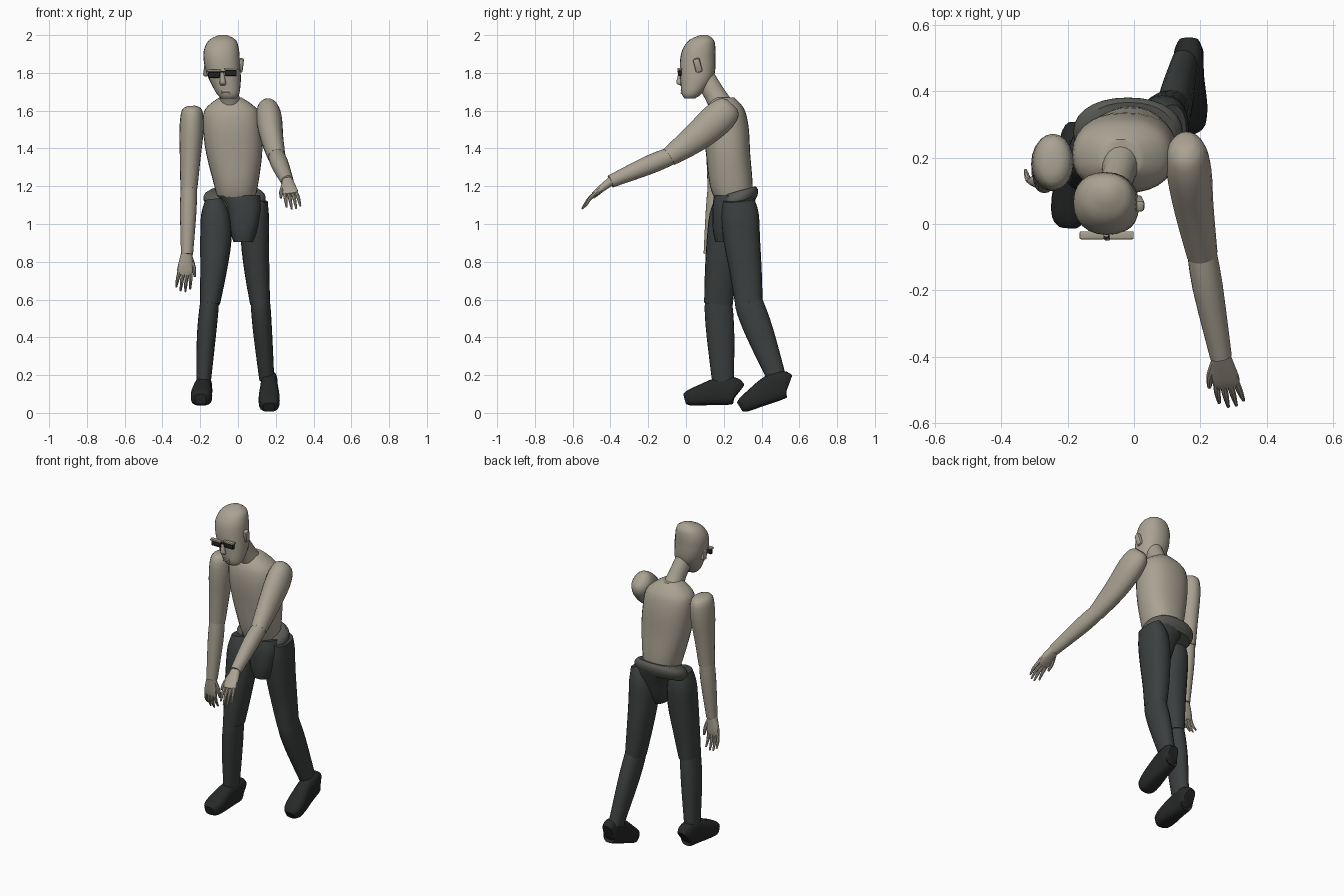
import bpy, bmesh, math
from mathutils import Vector, Matrix, Euler


def material(name, rgb):
    m = bpy.data.materials.new(name)
    m.diffuse_color = (*rgb, 1)
    return m


SKIN = material("skin", (0.40, 0.36, 0.29))
CLOTH = material("trousers", (0.045, 0.05, 0.05))
BELT = material("waistband", (0.10, 0.10, 0.09))
SHOE = material("shoe", (0.02, 0.021, 0.021))
LENS = material("lens", (0.015, 0.015, 0.015))


def finish(name, bm, mat, angle=40):
    bmesh.ops.recalc_face_normals(bm, faces=bm.faces)
    me = bpy.data.meshes.new(name)
    bm.to_mesh(me)
    bm.free()
    me.materials.append(mat)
    me.shade_smooth()
    me.set_sharp_from_angle(angle=math.radians(angle))
    ob = bpy.data.objects.new(name, me)
    bpy.context.collection.objects.link(ob)
    return ob


def smooth_rows(rows, steps):
    """Catmull-Rom interpolation of the section rows."""
    out = []
    for i in range(len(rows) - 1):
        p0, p1, p2, p3 = (rows[min(max(k, 0), len(rows) - 1)] for k in range(i - 1, i + 3))
        for s in range(steps):
            t = s / steps
            out.append([0.5 * (2 * b + (c - a) * t + (2 * a - 5 * b + 4 * c - d) * t * t
                               + (3 * b - a - 3 * c + d) * t ** 3)
                        for a, b, c, d in zip(p0, p1, p2, p3)])
    return out + [list(rows[-1])]


def loft(name, rows, mat, power=2.0, level=False, n=20, steps=3, tilt=0.0):
    """Skin rings (x, y, z, half width, half depth); level keeps rings horizontal."""
    rows = smooth_rows(rows, steps)
    pts = [Vector(r[:3]) for r in rows]
    bm = bmesh.new()
    rings = []
    for i, r in enumerate(rows):
        t = (pts[min(i + 1, len(pts) - 1)] - pts[max(i - 1, 0)]).normalized()
        if level:
            t = Vector((0, -tilt, 1)).normalized()
        u = Vector((1, 0, 0))
        u = (u - t * u.dot(t)).normalized()
        v = t.cross(u)
        ring = []
        for k in range(n):
            a = 2 * math.pi * k / n
            c, s = math.cos(a), math.sin(a)
            cu = math.copysign(abs(c) ** (2 / power), c)
            sv = math.copysign(abs(s) ** (2 / power), s)
            ring.append(bm.verts.new(pts[i] + u * cu * r[3] + v * sv * r[4]))
        rings.append(ring)
    for a, b in zip(rings, rings[1:]):
        for k in range(n):
            bm.faces.new((a[k], a[(k + 1) % n], b[(k + 1) % n], b[k]))
    bm.faces.new(rings[0])
    bm.faces.new(rings[-1])
    return finish(name, bm, mat)


def block(name, loc, size, mat, rot=(0, 0, 0), bevel=0.004):
    bm = bmesh.new()
    bmesh.ops.create_cube(bm, size=1, matrix=Matrix.LocRotScale(
        Vector(loc), Euler(rot), Vector(size)))
    bmesh.ops.bevel(bm, geom=bm.edges[:], offset=bevel, segments=2, affect='EDGES', profile=0.5)
    return finish(name, bm, mat)


def shoe(name, origin, pitch, yaw):
    rows = [(0, 0.284, 0.065, 0.032, 0.050), (0, 0.262, 0.075, 0.044, 0.071),
            (0, 0.185, 0.074, 0.046, 0.074), (0, 0.085, 0.055, 0.056, 0.055),
            (0, 0.025, 0.042, 0.051, 0.042), (0, 0.0, 0.036, 0.030, 0.028)]
    ob = loft(name, rows, SHOE, power=3)
    ob.data.transform(Matrix.LocRotScale(Vector(origin), Euler((pitch, 0, yaw)), None))


def hand(side, wrist, direction, curl, s):
    w, d, c = Vector(wrist), Vector(direction).normalized(), Vector(curl)
    x = Vector((s, 0, 0))
    loft(side + "_palm", [(*(w + d * t), a, b) for t, a, b in (
        (-0.01, 0.028, 0.024), (0.04, 0.036, 0.021), (0.09, 0.042, 0.017), (0.115, 0.036, 0.012))],
        SKIN, power=2.5, n=14)
    lengths = (0.09, 0.105, 0.1, 0.08)
    for i, ln in enumerate(lengths):
        p = w + d * 0.10 + x * (0.030 - 0.020 * i)
        q = p + d * ln * 0.5 + c * 0.006 - x * (i - 1.2) * 0.003
        e = p + d * ln + c * 0.03 - x * (i - 1.2) * 0.005
        loft(f"{side}_finger_{i + 1}", [(*p, 0.0105, 0.011), (*q, 0.0095, 0.0095), (*e, 0.005, 0.005)],
             SKIN, n=8)
    p = w + d * 0.02 + x * 0.02
    loft(side + "_thumb", [(*p, 0.014, 0.014), (*(p + d * 0.06 + x * 0.025 + c * 0.01), 0.012, 0.012),
                           (*(p + d * 0.105 + x * 0.035 + c * 0.015), 0.006, 0.006)], SKIN, n=8)


# Torso and neck
loft("torso", [(-.01, .25, 1.12, .095, .09), (-.01, .24, 1.20, .115, .113),
               (-.02, .223, 1.37, .148, .117), (-.03, .213, 1.50, .155, .12),
               (-.035, .208, 1.59, .147, .108), (-.038, .205, 1.635, .110, .085),
               (-.04, .20, 1.67, .058, .055)], SKIN, power=2.3, level=True, n=28)
loft("neck", [(-.04, .19, 1.62, .062, .065), (-.047, .15, 1.69, .05, .056),
              (-.065, .09, 1.79, .05, .055)], SKIN)

# Head, leaning forward
loft("head", [(-.05, .02, 1.665, .038, .028), (-.053, .030, 1.69, .060, .053),
              (-.068, .055, 1.76, .083, .085), (-.080, .061, 1.82, .093, .094),
              (-.087, .063, 1.88, .096, .093), (-.087, .070, 1.93, .091, .086),
              (-.082, .083, 1.975, .070, .064), (-.08, .095, 2.0, .022, .02)],
     SKIN, power=2.2, level=True, n=24)
loft("nose", [(-.084, -.028, 1.81, .009, .010), (-.082, -.033, 1.77, .013, .015),
              (-.080, -.033, 1.745, .017, .017), (-.079, -.020, 1.733, .012, .010)],
     SKIN, level=True, n=10)
for z in (1.705, 1.693):
    block("lip", (-.064, -.021, z), (.045, .014, .009), SKIN, bevel=.003)
for name, x, z, r in (("left_ear", .015, 1.84, .25), ("right_ear", -.168, 1.82, .25)):
    block(name, (x, .062, z), (.026, .036, .075), SKIN, (r, .12, 0), .009)

# Glasses with dark lenses under heavy rims
for side, x, z in (("left", -.038, 1.803), ("right", -.127, 1.793)):
    block(side + "_lens", (x, -.033, z - .004), (.062, .018, .030), LENS)
    block(side + "_glasses_rim", (x, -.034, z + .018), (.074, .024, .012), SKIN)
block("glasses_bridge", (-.083, -.038, 1.806), (.03, .012, .008), LENS, bevel=.002)

# Pelvis and waistband
loft("pelvis", [(.028, .22, .905, .052, .065), (.03, .23, .97, .075, .088),
                (.03, .248, 1.08, .098, .108), (.0, .26, 1.15, .12, .112)],
     CLOTH, power=2.6, level=True)
loft("waistband", [(-.018, .272, 1.095, .145, .095), (-.018, .275, 1.125, .164, .108),
                   (-.018, .277, 1.155, .160, .107), (-.015, .278, 1.175, .135, .092)],
     BELT, power=2.2, level=True, tilt=.28, n=28)

# Legs: the right one planted, the left one trailing
loft("right_thigh", [(-.127, .215, 1.13, .048, .062), (-.12, .21, 1.05, .076, .085),
                     (-.117, .198, .92, .083, .088), (-.13, .183, .75, .070, .083),
                     (-.148, .172, .58, .053, .076)], CLOTH, power=2.3)
loft("right_shin", [(-.148, .17, .61, .048, .068), (-.155, .174, .54, .051, .075),
                    (-.168, .183, .40, .050, .073), (-.182, .196, .17, .039, .058)], CLOTH, power=2.2)
loft("left_thigh", [(.115, .278, 1.13, .045, .082), (.095, .285, 1.05, .070, .100),
                    (.09, .295, .92, .075, .097), (.10, .316, .75, .066, .085),
                    (.117, .333, .58, .053, .073)], CLOTH, power=2.3)
loft("left_shin", [(.117, .325, .61, .049, .070), (.121, .343, .55, .052, .077),
                   (.131, .392, .42, .050, .074), (.152, .482, .18, .040, .050)], CLOTH, power=2.2)
shoe("right_shoe", (-.198, -.005, .037), 0.02, -0.07)
shoe("left_shoe", (.165, .297, -.004), 0.33, 0.0)

# Right arm hanging
loft("right_upper_arm", [(-.243, .19, 1.625, .022, .03), (-.243, .189, 1.60, .055, .078),
                         (-.246, .184, 1.50, .064, .085), (-.253, .175, 1.35, .055, .067),
                         (-.26, .165, 1.19, .045, .051)], SKIN)
loft("right_forearm", [(-.26, .165, 1.21, .042, .048), (-.263, .153, 1.08, .044, .048),
                       (-.27, .127, .84, .032, .034)], SKIN)
hand("right", (-.272, .127, .845), (-.09, .03, -1), (0, 1, 0), 1)

# Left arm reaching forward
loft("left_upper_arm", [(.155, .245, 1.632, .025, .04), (.157, .225, 1.612, .055, .072),
                        (.165, .165, 1.555, .068, .088), (.180, .05, 1.455, .060, .076),
                        (.205, -.09, 1.355, .047, .051)], SKIN)
loft("left_forearm", [(.203, -.075, 1.362, .044, .047), (.222, -.19, 1.315, .046, .050),
                      (.262, -.40, 1.225, .033, .034)], SKIN)
hand("left", (.262, -.40, 1.225), (.16, -.77, -.60), (0, .3, -.7), -1)
